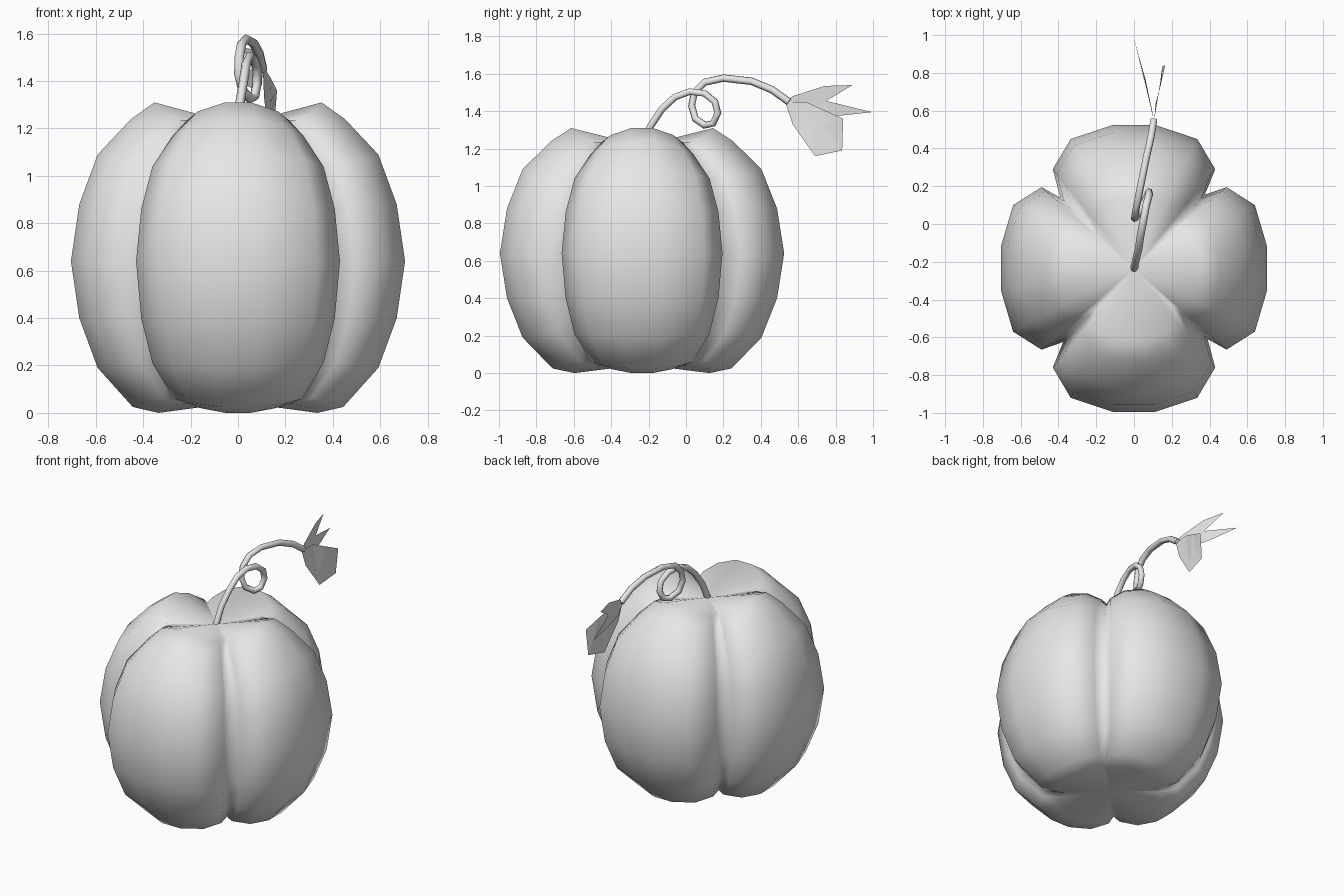
import bpy, bmesh
from mathutils import Vector, Matrix
from math import pi

cube = bpy.data.objects.get("Cube")
if cube:
    bpy.data.objects.remove(cube)

grey = bpy.data.materials.new("plain_grey")
grey.use_nodes = True
grey.diffuse_color = (0.8, 0.8, 0.8, 1)
grey.node_tree.nodes["Principled BSDF"].inputs["Base Color"].default_value = (0.8, 0.8, 0.8, 1)

CENTRE_Y = -0.235


def finish(bm, name, smooth):
    mesh = bpy.data.meshes.new(name)
    bmesh.ops.recalc_face_normals(bm, faces=bm.faces)
    for face in bm.faces:
        face.smooth = smooth
    bm.to_mesh(mesh)
    bm.free()
    mesh.materials.append(grey)
    obj = bpy.data.objects.new(name, mesh)
    bpy.context.collection.objects.link(obj)
    return obj


# Half outline of a lobe at its widest: (outward, sideways, edge drop weight)
SIDE_LOBE = [(0.705, 0.115, 0), (0.64, 0.335, 0.5), (0.49, 0.43, 1)]
END_LOBE = [(0.76, 0.11, 0), (0.685, 0.335, 0.5), (0.525, 0.43, 1)]
GROOVE = (0.375, 0.39, 1)

# Height rings: (scale, height at lobe middle, height at lobe edge)
RINGS = [(0.475, 0.0, 0.04), (0.63, 0.025, 0.06), (0.84, 0.19, 0.21),
         (0.95, 0.40, 0.40), (1.0, 0.64, 0.64), (0.95, 0.88, 0.86),
         (0.84, 1.09, 1.04), (0.64, 1.24, 1.17), (0.5, 1.31, 1.235)]

# Full four-lobed outline, going round anticlockwise
outline = []
for turn in range(4):
    half = END_LOBE if turn % 2 else SIDE_LOBE
    lobe = [(r, -s, w) for r, s, w in reversed(half)] + half
    spin = Matrix.Rotation(turn * pi / 2, 3, "Z")
    for r, s, w in lobe:
        outline.append((spin @ Vector((r, s, 0)), w))
    outline.append((spin @ Vector((GROOVE[0], GROOVE[1], 0)), GROOVE[2]))

# Pumpkin body
bm = bmesh.new()
loops = []
for scale, mid, edge in RINGS:
    loops.append([bm.verts.new((p.x * scale, p.y * scale + CENTRE_Y, mid + (edge - mid) * w))
                  for p, w in outline])
n = len(outline)
for low, high in zip(loops, loops[1:]):
    for i in range(n):
        j = (i + 1) % n
        bm.faces.new((low[i], low[j], high[j], high[i]))
for loop, height in ((loops[0], 0.045), (loops[-1], 1.215)):
    pole = bm.verts.new((0, CENTRE_Y, height))
    for i in range(n):
        bm.faces.new((loop[i], loop[(i + 1) % n], pole))
finish(bm, "pumpkin_body", True)

# Curling stem with one loop
PATH = [(0, -0.24, 1.2), (0.01, -0.19, 1.32), (0.025, -0.13, 1.41), (0.035, -0.06, 1.475),
        (0.05, 0.02, 1.505), (0.065, 0.1, 1.495), (0.08, 0.155, 1.45), (0.08, 0.17, 1.39),
        (0.07, 0.145, 1.335), (0.05, 0.1, 1.325), (0.02, 0.05, 1.36), (0.003, 0.03, 1.43),
        (0.005, 0.045, 1.5), (0.015, 0.1, 1.555), (0.035, 0.2, 1.577), (0.065, 0.35, 1.56),
        (0.09, 0.46, 1.515), (0.105, 0.55, 1.45)]
curve = bpy.data.curves.new("stem", "CURVE")
curve.dimensions = "3D"
curve.bevel_depth = 0.02
curve.bevel_resolution = 1
curve.use_fill_caps = True
spline = curve.splines.new("POLY")
spline.points.add(len(PATH) - 1)
for point, co in zip(spline.points, PATH):
    point.co = (*co, 1)
spline.use_smooth = True
curve.materials.append(grey)
stem = bpy.data.objects.new("stem", curve)
bpy.context.collection.objects.link(stem)

# Folded leaf: two jagged blades meeting at the stem end
UPPER = [(0.105, 0.53, 1.45), (0.1, 0.57, 1.48), (0.06, 0.74, 1.535), (0.02, 0.89, 1.54),
         (0.06, 0.75, 1.455), (-0.005, 0.995, 1.395), (0.06, 0.77, 1.37), (0.1, 0.58, 1.38)]
LOWER = [(0.105, 0.53, 1.45), (0.115, 0.64, 1.45), (0.14, 0.73, 1.41), (0.165, 0.84, 1.36),
         (0.14, 0.735, 1.32), (0.15, 0.835, 1.19), (0.13, 0.68, 1.27), (0.13, 0.69, 1.16),
         (0.11, 0.57, 1.33)]
for name, blade in (("leaf_upper_blade", UPPER), ("leaf_lower_blade", LOWER)):
    bm = bmesh.new()
    face = bm.faces.new([bm.verts.new(co) for co in blade])
    bmesh.ops.triangulate(bm, faces=[face])
    finish(bm, name, False)
